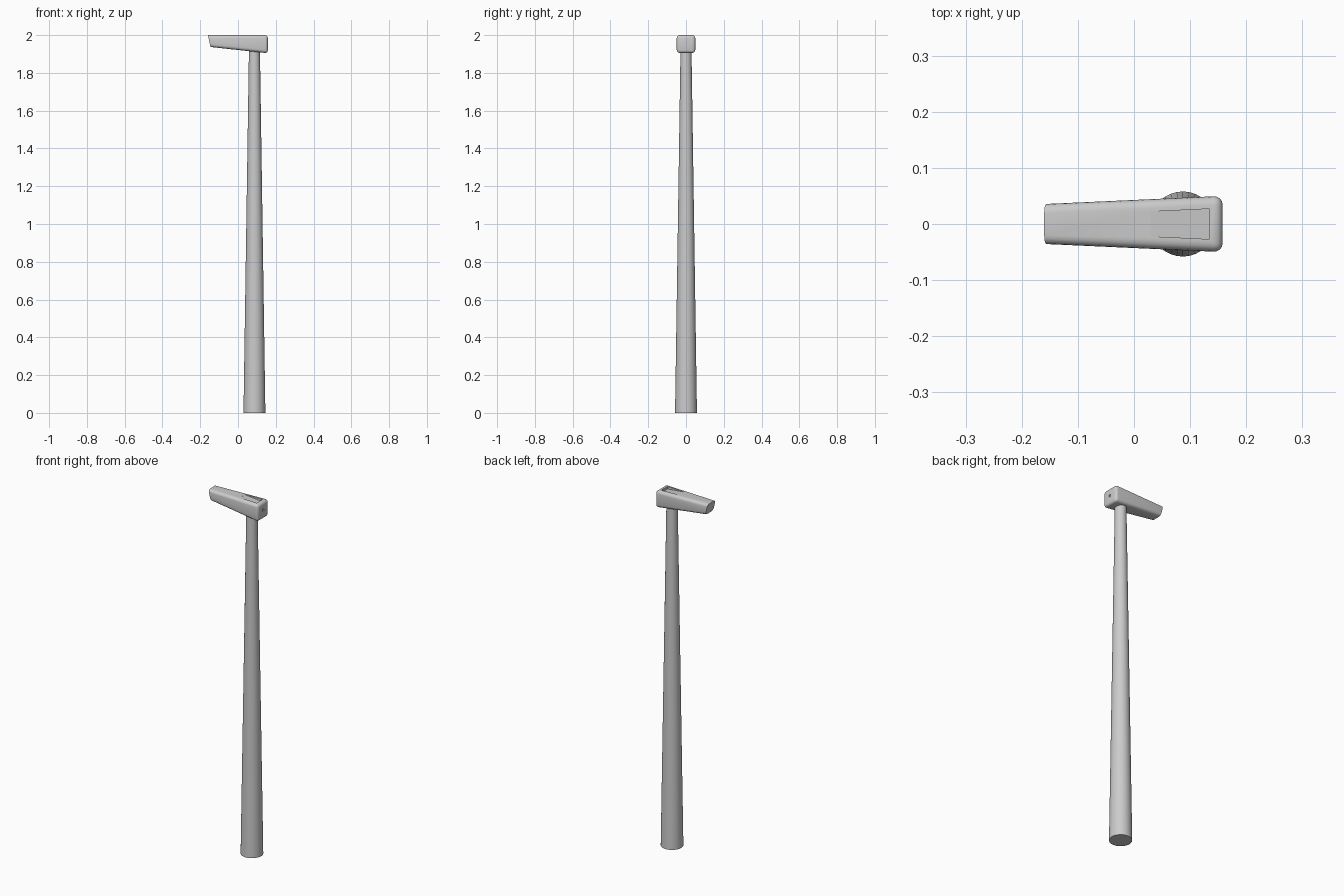
import bpy, bmesh, math
from mathutils import Matrix

if "Cube" in bpy.data.objects:
    bpy.data.objects.remove(bpy.data.objects["Cube"])

grey = bpy.data.materials.new("light grey metal")
grey.use_nodes = True
grey.diffuse_color = (0.6, 0.6, 0.6, 1)
grey.node_tree.nodes["Principled BSDF"].inputs["Base Color"].default_value = (0.6, 0.6, 0.6, 1)


def finish(name, bm):
    """Turn a bmesh into a named grey object."""
    bmesh.ops.recalc_face_normals(bm, faces=bm.faces)
    mesh = bpy.data.meshes.new(name)
    bm.to_mesh(mesh)
    bm.free()
    mesh.materials.append(grey)
    obj = bpy.data.objects.new(name, mesh)
    bpy.context.scene.collection.objects.link(obj)
    return obj


def prism(ends):
    """Block between two cross-sections of (x_low, x_high, z_low, z_high, half_low, half_high)."""
    bm = bmesh.new()
    rings = []
    for xl, xh, zl, zh, wl, wh in ends:
        rings.append([bm.verts.new(p) for p in
                      ((xl, -wl, zl), (xl, wl, zl), (xh, wh, zh), (xh, -wh, zh))])
    a, b = rings
    bm.faces.new(a)
    bm.faces.new(b)
    for i in range(4):
        j = (i + 1) % 4
        bm.faces.new((a[i], a[j], b[j], b[i]))
    return bm


def smooth(obj, angle):
    bpy.ops.object.select_all(action="DESELECT")
    obj.select_set(True)
    bpy.context.view_layer.objects.active = obj
    bpy.ops.object.shade_smooth_by_angle(angle=math.radians(angle))


def cut(obj, cutter):
    cutter.hide_render = True
    mod = obj.modifiers.new("cut", "BOOLEAN")
    mod.operation = "DIFFERENCE"
    mod.solver = "EXACT"
    mod.object = cutter
    bpy.context.view_layer.objects.active = obj
    bpy.ops.object.modifier_apply(modifier=mod.name)
    bpy.data.objects.remove(cutter)


# Tapered pole
bm = bmesh.new()
bmesh.ops.create_cone(bm, cap_ends=True, segments=32, radius1=0.058, radius2=0.029,
                      depth=1.93, matrix=Matrix.Translation((0.087, 0, 0.965)))
pole = finish("pole", bm)
smooth(pole, 30)

# Lamp head: tapered block, rounded everywhere except around its slanted tip
bm = prism([(-0.145, -0.16, 1.937, 2.0, 0.035, 0.036),
            (0.158, 0.158, 1.904, 2.0, 0.05, 0.05)])
rounded = [e for e in bm.edges if max(v.co.x for v in e.verts) > 0]
bmesh.ops.bevel(bm, geom=rounded, offset=0.016, segments=4, profile=0.5, affect="EDGES")
head = finish("lamp_head", bm)

# Ramped recess in the top, deepest near the blunt end
cut(head, finish("recess_cutter", prism([(0.03, 0.03, 1.999, 2.05, 0.022, 0.022),
                                         (0.135, 0.135, 1.986, 2.05, 0.027, 0.027)])))

# Small socket in the blunt end
bm = bmesh.new()
bmesh.ops.create_cone(bm, cap_ends=True, segments=16, radius1=0.007, radius2=0.007, depth=0.02,
                      matrix=Matrix.Translation((0.163, 0, 1.955)) @ Matrix.Rotation(math.pi / 2, 4, "Y"))
cut(head, finish("socket_cutter", bm))
smooth(head, 35)
